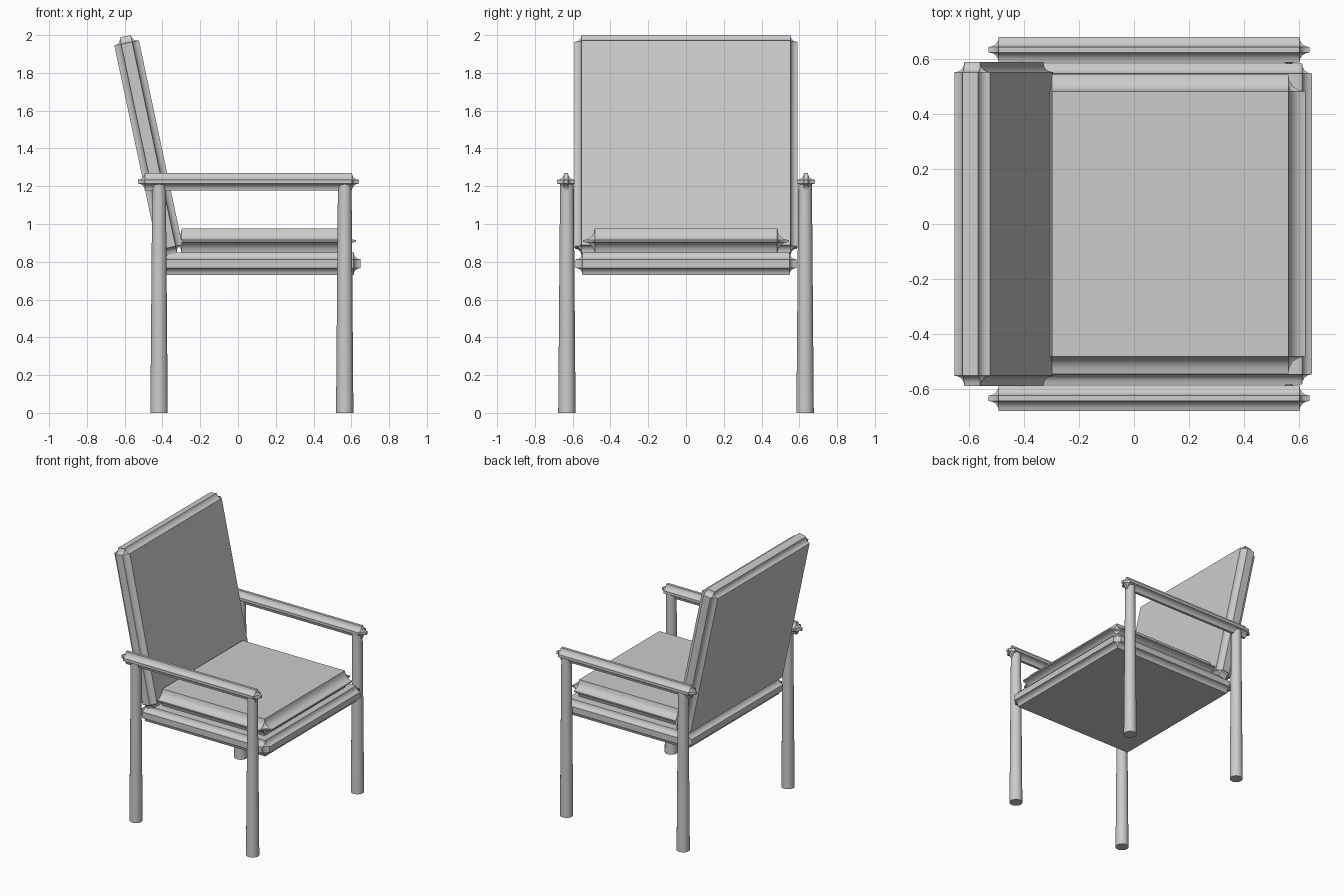
import bpy, bmesh, math
from mathutils import Matrix

if "Cube" in bpy.data.objects:
    bpy.data.objects.remove(bpy.data.objects["Cube"])


def finish(name, bm):
    mesh = bpy.data.meshes.new(name)
    bm.to_mesh(mesh)
    bm.free()
    mesh.shade_smooth()
    mesh.set_sharp_from_angle(angle=math.radians(35))
    obj = bpy.data.objects.new(name, mesh)
    bpy.context.collection.objects.link(obj)
    return obj


def moulded_box(name, center, size, bevel, tilt=0.0):
    """Box whose edges are cut back with a concave (cove) bevel."""
    bm = bmesh.new()
    bmesh.ops.create_cube(bm, size=1, matrix=Matrix.Diagonal((*size, 1)))
    bmesh.ops.bevel(bm, geom=bm.edges[:], offset=bevel, offset_type='OFFSET',
                    segments=4, profile=0.08, affect='EDGES')
    bmesh.ops.recalc_face_normals(bm, faces=bm.faces[:])
    obj = finish(name, bm)
    obj.location = center
    obj.rotation_euler = (0, tilt, 0)
    return obj


def leg(name, x, y, height):
    bm = bmesh.new()
    bmesh.ops.create_cone(bm, cap_ends=True, segments=32, radius1=0.046,
                          radius2=0.036, depth=height)
    obj = finish(name, bm)
    obj.location = (x, y, height / 2)
    return obj


# Seat frame, cushion and reclined backrest
moulded_box("seat_frame", (0.107, 0, 0.79), (1.085, 1.17, 0.12), 0.037)
moulded_box("seat_cushion", (0.132, 0, 0.91), (0.985, 1.09, 0.133), 0.062)
moulded_box("backrest", (-0.4745, 0, 1.417), (0.133, 1.18, 1.18), 0.037,
            tilt=-math.radians(12))

# Armrests and tapered legs on both sides
for side, y in (("right", -0.635), ("left", 0.635)):
    moulded_box("armrest_" + side, (0.055, y, 1.224), (1.17, 0.094, 0.094), 0.037)
    leg("front_leg_" + side, 0.565, y * 0.993, 1.22)
    leg("back_leg_" + side, -0.418, y * 0.993, 1.22)
